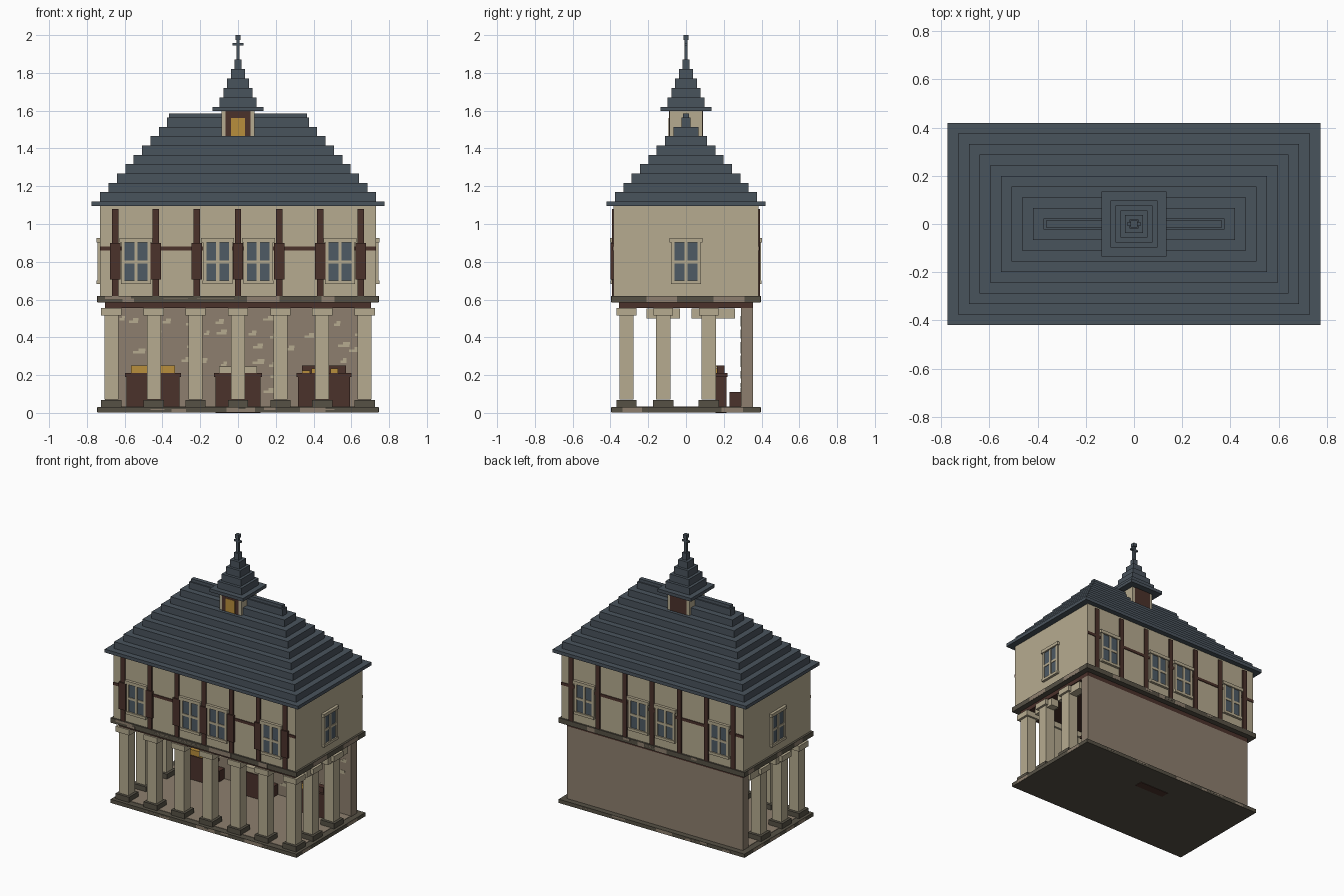
import bpy, bmesh, random
from mathutils import Matrix, Vector

cube = bpy.data.objects.get("Cube")
if cube:
    bpy.data.objects.remove(cube, do_unlink=True)
random.seed(4)


def material(name, rgb):
    lin = [((c / 255 + 0.055) / 1.055) ** 2.4 for c in rgb] + [1]
    m = bpy.data.materials.new(name)
    m.use_nodes = True
    m.diffuse_color = lin
    bsdf = m.node_tree.nodes["Principled BSDF"]
    bsdf.inputs["Base Color"].default_value = lin
    bsdf.inputs["Roughness"].default_value = 0.9
    return m


CREAM = material("cream plaster", (182, 171, 144))
STONE = material("brown stone", (141, 127, 110))
DARK = material("dark stone", (86, 81, 69))
WOOD = material("dark timber", (75, 50, 43))
SLATE = material("blue slate", (73, 83, 92))
GLASS = material("window glass", (78, 91, 101))
GOLD = material("golden goods", (184, 142, 60))


def part(name, mat, boxes):
    """One object from boxes given as (x0, x1, y0, y1, z0, z1)."""
    bm = bmesh.new()
    for x0, x1, y0, y1, z0, z1 in boxes:
        mid = Vector((x0 + x1, y0 + y1, z0 + z1)) / 2
        bmesh.ops.create_cube(bm, size=1, matrix=Matrix.Translation(mid)
                              @ Matrix.Diagonal((x1 - x0, y1 - y0, z1 - z0, 1)))
    me = bpy.data.meshes.new(name)
    bm.to_mesh(me)
    bm.free()
    me.materials.append(mat)
    ob = bpy.data.objects.new(name, me)
    bpy.context.collection.objects.link(ob)
    return ob


def block(hx, hy, z0, z1, x=0, y=0):
    """Box centred on x, y with half sizes hx, hy."""
    return (x - hx, x + hx, y - hy, y + hy, z0, z1)


# Ground slab, timber floor and jetty slab
part("base_slab", DARK, [block(0.745, 0.395, 0.003, 0.03)])
part("base_paving", STONE, [block(0.70, 0.35, 0.03, 0.033)])
part("ceiling_beam", WOOD, [block(0.705, 0.355, 0.555, 0.585)])
part("jetty_slab", DARK, [block(0.745, 0.395, 0.585, 0.62)])

# Mottled stones on the slab edges
edge = []
for z0, z1 in ((0.005, 0.028), (0.588, 0.618)):
    for s in (-1, 1):
        for _ in range(8):
            w = random.uniform(0.02, 0.07)
            za = random.choice((z0, (z0 + z1) / 2))
            zb = random.choice(((z0 + z1) / 2 + 0.003, z1))
            edge.append(block(w, 0.001, za, zb, random.uniform(-0.66, 0.66), s * 0.395))
        for _ in range(4):
            w = random.uniform(0.02, 0.06)
            edge.append(block(0.001, w, z0, z1, s * 0.745, random.uniform(-0.32, 0.32)))
part("slab_edge_stones", STONE, edge)

# Rear wall of the open hall, with pale stones on its inner face
part("hall_rear_wall", STONE, [(-0.705, 0.705, 0.29, 0.355, 0.03, 0.555)])
pale = []
for i in range(15):
    for j in range(6):
        if random.random() < 0.45:
            x = -0.63 + i * 0.09 + random.uniform(-0.02, 0.02)
            z = 0.12 + j * 0.07 + random.uniform(-0.02, 0.02)
            w = random.uniform(0.012, 0.032)
            pale.append(block(w, 0.002, z, z + 0.013, x, 0.29))
            pale.append(block(w * 0.6, 0.002, z + 0.013, z + 0.026, x + w * 0.5, 0.29))
part("pale_wall_stones", CREAM, pale)

# Columns: a row along the front and two more down each side
column_x = [-0.67, -0.445, -0.225, 0, 0.225, 0.445, 0.67]
spots = [(x, -0.315) for x in column_x]
spots += [(s * 0.67, y) for s in (-1, 1) for y in (-0.12, 0.12)]
part("column_shafts", CREAM, [block(0.038, 0.038, 0.07, 0.52, x, y) for x, y in spots])
part("column_bases", DARK, [block(0.054, 0.054, 0.03, 0.068, x, y) for x, y in spots])
part("column_capitals", CREAM, [block(0.054, 0.052, 0.515, 0.555, x, y) for x, y in spots])
brackets = []
for s in (-1, 1):
    brackets += [block(0.03, 0.088, 0.5, 0.553, s * 0.67, -0.12),
                 block(0.03, 0.115, 0.5, 0.553, s * 0.67, 0.145)]
part("side_brackets", CREAM, brackets)

# Market counters, goods and rear bench
counters = [(-0.45, 0.14), (0, 0.118), (0.455, 0.138)]
part("counter_bodies", WOOD, [block(w, 0.03, 0 if x == 0 else 0.03, 0.19, x, 0.185) for x, w in counters])
part("counter_tops", WOOD, [block(w + 0.008, 0.036, 0.19, 0.21, x, 0.185) for x, w in counters])
part("golden_goods", GOLD, [block(0.117, 0.025, 0.21, 0.25, -0.45, 0.18)]
     + [block(0.02, 0.008, 0.21, 0.225 + 0.01 * (i % 2), 0.36 + i * 0.05, 0.157) for i in range(4)])
part("pale_goods", CREAM, [block(0.1, 0.025, 0.21, 0.245, 0, 0.18)])
part("dark_goods", WOOD, [block(0.117, 0.02, 0.21, 0.25, 0.455, 0.185)])
part("rear_benches", WOOD, [block(w, 0.03, 0.033, 0.11, x, 0.26) for x, w in counters])

# Upper storey and its timber frame
part("upper_walls", CREAM, [block(0.73, 0.383, 0.62, 1.095)])
post_x = [-0.65, -0.435, -0.218, 0, 0.218, 0.435, 0.65]
frame = []
for s in (-1, 1):
    frame += [block(0.017, 0.009, 0.62, 1.08, x, s * 0.383) for x in post_x]
    frame.append(block(0.73, 0.005, 0.86, 0.88, 0, s * 0.383))
part("timber_frame", WOOD, frame)
part("front_shutters", WOOD, [block(0.027, 0.012, 0.705, 0.9, x, -0.388) for x in post_x])

# Windows: glass plate, frame bars, sill and lintel on every side
glass, bars = [], []


def window(u, side, axis):
    wall = (0.383 if axis == "y" else 0.73) * side

    def put(target, du, hu, depth, z0, z1):
        if axis == "y":
            target.append(block(hu, depth, z0, z1, u + du, wall))
        else:
            target.append(block(depth, hu, z0, z1, wall, u + du))

    put(glass, 0, 0.066, 0.008, 0.7, 0.905)
    for du in (-0.069, 0, 0.069):
        put(bars, du, 0.009, 0.013, 0.7, 0.905)
    put(bars, 0, 0.066, 0.012, 0.79, 0.807)
    put(bars, 0, 0.08, 0.018, 0.683, 0.702)
    put(bars, 0, 0.087, 0.02, 0.902, 0.925)


for s in (-1, 1):
    for x in (-0.54, -0.108, 0.108, 0.54):
        window(x, s, "y")
    window(0, s, "x")
part("window_glass", GLASS, glass)
part("window_frames", CREAM, bars)

# Stepped roof with eave and ridge
tiers = [block(0.775, 0.42, 1.095, 1.119)]
for i in range(9):
    z = 1.119 + i * 0.0494
    tiers.append(block(0.73 - i * 0.0444, 0.376 - i * 0.0441, z, z + 0.0494))
tiers.append(block(0.365, 0.015, 1.563, 1.585))
part("stepped_roof", SLATE, tiers)

# Lantern on the ridge
part("lantern_body", CREAM, [block(0.087, 0.087, 1.38, 1.6)])
part("lantern_panels", WOOD, [block(0.066, 0.003, 1.465, 1.597, 0, s * 0.087) for s in (-1, 1)])
part("lantern_window", GOLD, [block(0.037, 0.003, 1.467, 1.56, 0, -0.09)])

# Stepped spire and finial
spire = [block(0.135, 0.135, 1.597, 1.62)]
for i, h in enumerate((0.097, 0.077, 0.057, 0.038, 0.018)):
    spire.append(block(h, h, 1.62 + i * 0.05, 1.67 + i * 0.05))
part("stepped_spire", SLATE, spire)
part("finial", SLATE, [block(0.009, 0.009, 1.87, 1.98), block(0.028, 0.008, 1.945, 1.957),
                       block(0.014, 0.014, 1.975, 2.0)])
